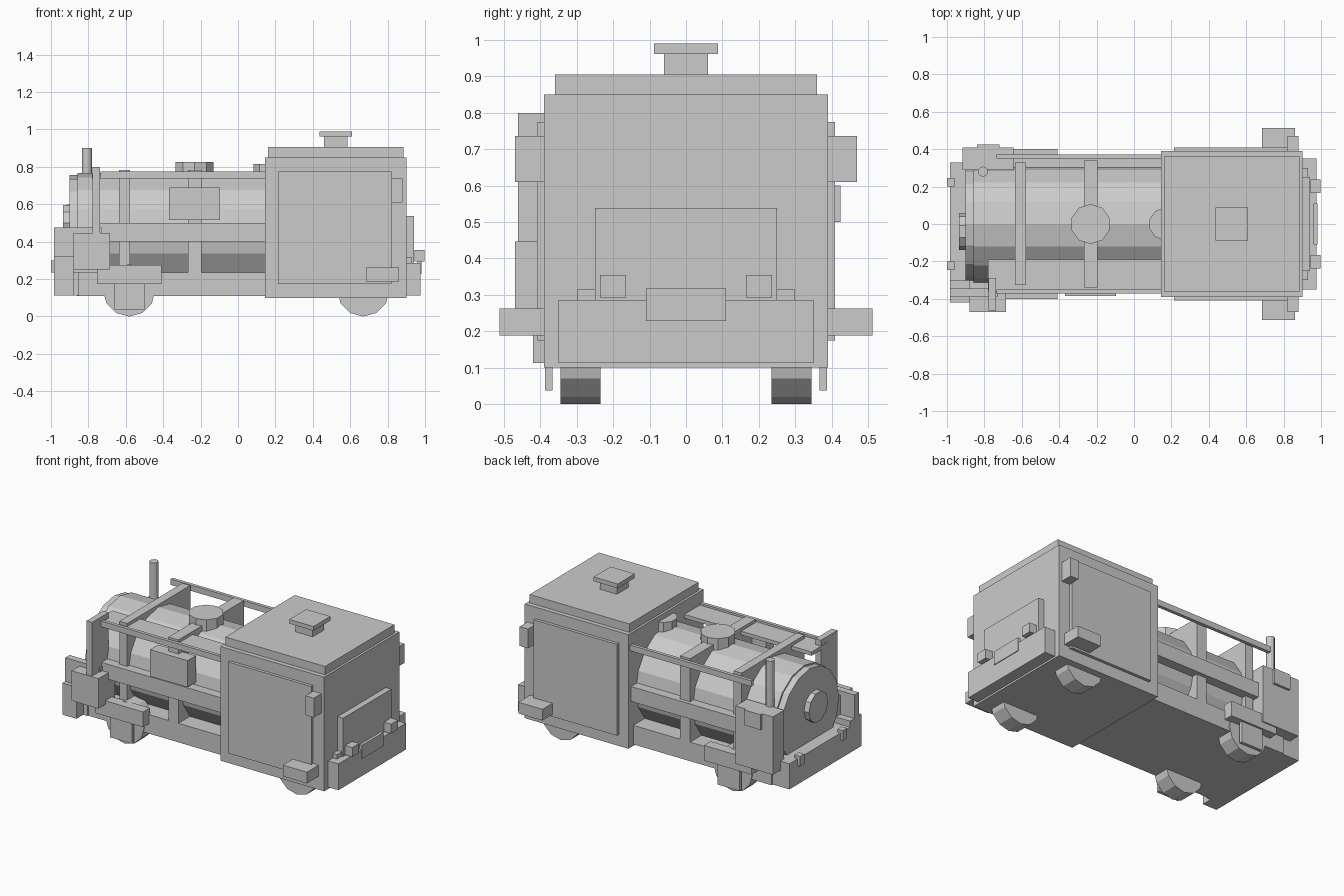
import bpy, bmesh, math
from mathutils import Matrix, Vector

if "Cube" in bpy.data.objects:
    bpy.data.objects.remove(bpy.data.objects["Cube"])


def finish(name, bm):
    me = bpy.data.meshes.new(name)
    bm.to_mesh(me)
    bm.free()
    ob = bpy.data.objects.new(name, me)
    bpy.context.collection.objects.link(ob)
    return ob


def box(name, x, y, z):
    """Box from (min, max) ranges."""
    bm = bmesh.new()
    bmesh.ops.create_cube(bm, size=1)
    for v in bm.verts:
        v.co = Vector([(r[0] + r[1]) / 2 + c * (r[1] - r[0]) for r, c in zip((x, y, z), v.co)])
    return finish(name, bm)


def pair(name, x, y, z):
    """Box on the +y side and its mirror image on the -y side."""
    box(name + "_back", x, y, z)
    box(name + "_front", x, (-y[1], -y[0]), z)


def cyl(name, axis, span, centre, r, n):
    """Flat sided cylinder along an axis; centre is given in the other two axes."""
    bm = bmesh.new()
    bmesh.ops.create_cone(bm, cap_ends=True, segments=n, radius1=r, radius2=r, depth=span[1] - span[0])
    m = (span[0] + span[1]) / 2
    rot, pos = Matrix(), (centre[0], centre[1], m)
    if axis == 'x':
        rot, pos = Matrix.Rotation(math.pi / 2, 4, 'Y'), (m, centre[0], centre[1])
    elif axis == 'y':
        rot, pos = Matrix.Rotation(math.pi / 2, 4, 'X'), (centre[0], m, centre[1])
    bm.transform(Matrix.Translation(pos) @ rot)
    return finish(name, bm)


# cab, roof and roof vent
box("cab", (.145, .9), (-.39, .39), (.10, .85))
box("roof", (.16, .885), (-.36, .36), (.85, .905))
box("vent_neck", (.46, .585), (-.06, .06), (.905, .965))
box("vent_cap", (.435, .61), (-.088, .088), (.962, .99))
pair("side_door", (.215, .82), (.38, .41), (.175, .775))
pair("mirror", (.82, .88), (.385, .47), (.61, .737))
pair("cab_step", (.685, .86), (.385, .513), (.188, .262))

# rear end of the cab
box("rear_bumper", (.89, .975), (-.35, .35), (.112, .285))
box("rear_sill", (.89, .93), (-.3, .3), (.28, .315))
box("rear_panel", (.89, .94), (-.25, .25), (.28, .538))
box("rear_plate", (.96, .98), (-.11, .11), (.228, .317))
pair("rear_lamp", (.945, .997), (.165, .237), (.293, .355))

# chassis and wheels
box("chassis", (-.86, .15), (-.34, .34), (.11, .235))
for name, x in (("nose", -.582), ("cab", .67)):
    for side, y in (("back", (.235, .345)), ("front", (-.345, -.235))):
        cyl(f"{name}_wheel_{side}", 'y', y, (x, .14), .14, 12)
pair("axle_plate", (-.66, -.5), (.367, .387), (.037, .19))
pair("side_tray", (-.755, -.41), (.33, .40), (.175, .275))

# tank with collar, end hatch and filler domes
cyl("tank", 'x', (-.857, .15), (0, .455), .312, 16)
cyl("tank_end", 'x', (-.9, -.85), (0, .455), .302, 16)
cyl("end_hatch", 'x', (-.935, -.89), (-.04, .5), .1, 10)
cyl("filler_dome", 'z', (.7, .825), (-.232, 0), .107, 10)
cyl("small_dome", 'z', (.7, .815), (.165, 0), .086, 10)

# tank frame: bulkheads, side beams, top rails, walkway
box("nose_bulkhead", (-.635, -.578), (-.325, .33), (.11, .783))
box("mid_bulkhead", (-.268, -.195), (-.34, .34), (.11, .783))
pair("side_beam", (-.74, .15), (.3, .365), (.402, .5))
pair("top_rail", (-.735, .15), (.35, .372), (.737, .775))
box("walkway", (-.78, .15), (-.36, -.19), (.737, .762))
box("sign_plate", (-.37, -.097), (-.385, -.3), (.515, .69))

# nose end: bumper, lamps, side boxes, post and chimney
box("nose_bumper", (-.983, -.85), (-.35, .33), (.112, .28))
pair("nose_lamp", (-1.0, -.96), (.2, .245), (.235, .3))
box("nose_side_plate", (-.983, -.73), (-.39, -.345), (.235, .475))
box("nose_front_wing", (-.983, -.88), (-.42, -.3), (.112, .32))
box("front_locker", (-.88, -.685), (-.47, -.3), (.25, .447))
box("front_post", (-.777, -.737), (-.462, -.29), (.25, .8))
box("back_locker", (-.917, -.645), (.29, .408), (.22, .6))
box("locker_latch", (-.84, -.72), (.4, .424), (.5, .6))
cyl("chimney", 'z', (.45, .9), (-.808, .28), .027, 12)
